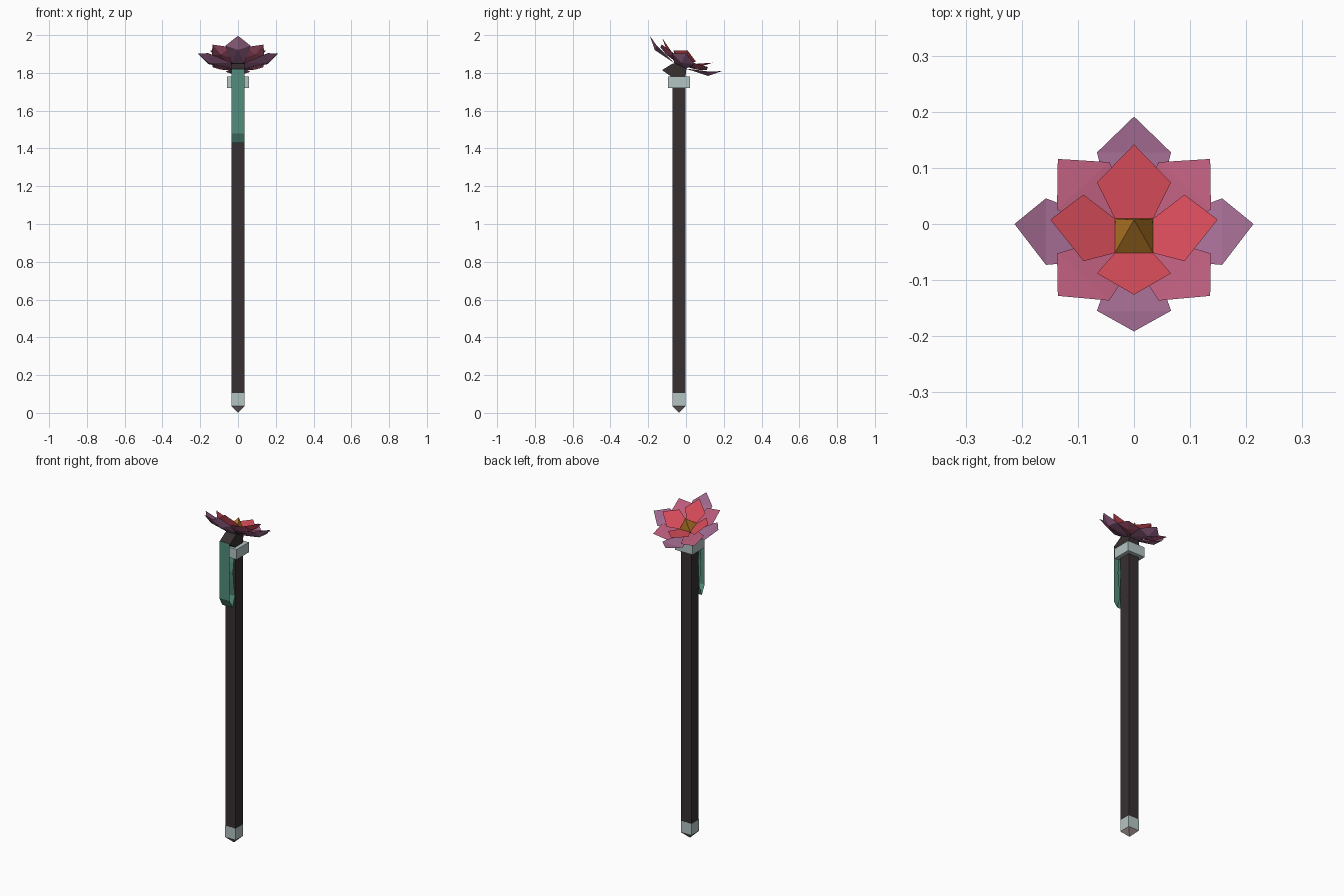
import bpy, math
from mathutils import Vector, Matrix

if "Cube" in bpy.data.objects:
    bpy.data.objects.remove(bpy.data.objects["Cube"])

def mat(name, r, g, b):
    m = bpy.data.materials.new(name)
    m.diffuse_color = (r, g, b, 1)
    m.use_nodes = True
    m.node_tree.nodes["Principled BSDF"].inputs["Base Color"].default_value = m.diffuse_color
    return m

DARK = mat("dark_wood", .038, .029, .030)
METAL = mat("pale_metal", .45, .55, .55)
TIP = mat("warm_grey", .36, .29, .29)
TEAL = mat("teal_cloth", .085, .27, .20)
RED = mat("red_petal", .70, .075, .105)
PINK = mat("pink_petal", .48, .105, .195)
PURPLE = mat("purple_petal", .36, .145, .28)
GOLD = mat("gold_heart", .48, .20, .02)

def mesh(name, verts, faces, material, matrix=Matrix()):
    me = bpy.data.meshes.new(name)
    me.from_pydata([tuple(matrix @ Vector(v)) for v in verts], [], faces)
    me.materials.append(material)
    ob = bpy.data.objects.new(name, me)
    bpy.context.collection.objects.link(ob)
    return ob

def box(name, half, cy, z0, z1, material):
    v = [(x * half, cy + y * half, z) for z in (z0, z1)
         for x, y in ((-1, -1), (1, -1), (1, 1), (-1, 1))]
    f = [(3, 2, 1, 0), (4, 5, 6, 7)] + [(i, (i + 1) % 4, 4 + (i + 1) % 4, 4 + i) for i in range(4)]
    return mesh(name, v, f, material)

def pyramid(name, half, apex, material, matrix):
    v = [(-half, -half, 0), (half, -half, 0), (half, half, 0), (-half, half, 0), (0, 0, apex)]
    f = [(i, (i + 1) % 4, 4) for i in range(4)]
    if apex < 0:
        f = [t[::-1] for t in f]
    return mesh(name, v, f, material, matrix)

W, CY = .034, -.037

# Square shaft, end cap, pointed tip and collar
box("shaft", W, CY, .10, 1.74, DARK)
box("end_cap", W + .001, CY, .036, .105, METAL)
pyramid("end_tip", W + .001, -.036, TIP, Matrix.Translation((0, CY, .036)))
box("collar", .057, CY, 1.72, 1.78, METAL)

# Bent neck carrying the flower, jutting forward
prof = [(-.071, 1.775), (-.127, 1.815), (-.07, 1.85), (.005, 1.85), (-.003, 1.775)]
n = len(prof)
mesh("neck", [(x, y, z) for x in (-W, W) for y, z in prof],
     [tuple(range(n)), tuple(range(2 * n - 1, n - 1, -1))] +
     [(i, i + n, (i + 1) % n + n, (i + 1) % n) for i in range(n)], DARK)

# Hanging ribbon, folded back up against the shaft
path = [(-.127, 1.82), (-.127, 1.48), (-.10, 1.43), (-.078, 1.49), (-.090, 1.58),
        (-.095, 1.64), (-.090, 1.69), (-.078, 1.75)]
n = len(path)
mesh("ribbon", [(x, y, z) for x in (-W, W) for y, z in path],
     [(i, i + 1, i + 1 + n, i + n) for i in range(n - 1)], TEAL)

# Flower: three rings of pointed, keeled petals tilted toward the back
tilt = Matrix.Translation((0, -.021, 1.86)) @ Matrix.Rotation(math.radians(-26), 4, 'X')

def petals(name, material, start, base, shoulder, tip, keel):
    (rb, hb), (rs, hs), (rt, ht) = base, shoulder, tip
    v = [(rb, -W, hb), (rb, W, hb), (rs, .066, hs), (rt, 0, ht), (rs, -.066, hs), (rs, 0, hs - keel)]
    f = [(0, 4, 2, 1), (4, 3, 2),                       # upper faces
         (0, 1, 5), (1, 2, 5), (2, 3, 5), (3, 4, 5), (4, 0, 5)]  # keel
    for i in range(4):
        rot = Matrix.Rotation(math.radians(start + 90 * i), 4, 'Z')
        mesh(f"{name}_{i + 1}", v, f, material, tilt @ rot)

petals("outer_petal", PURPLE, 0, (.034, -.025), (.157, .017), (.213, .048), .025)
petals("middle_petal", PINK, 45, (.034, -.012), (.128, .018), (.192, .034), .022)
petals("inner_petal", RED, 0, (.034, 0), (.090, .032), (.149, .066), .022)

# Golden heart
pyramid("flower_heart", W, .065, GOLD, tilt)
# Flower base hides the underside where the petals meet
pyramid("flower_base", W, -.03, DARK, tilt @ Matrix.Translation((0, 0, -.015)))
